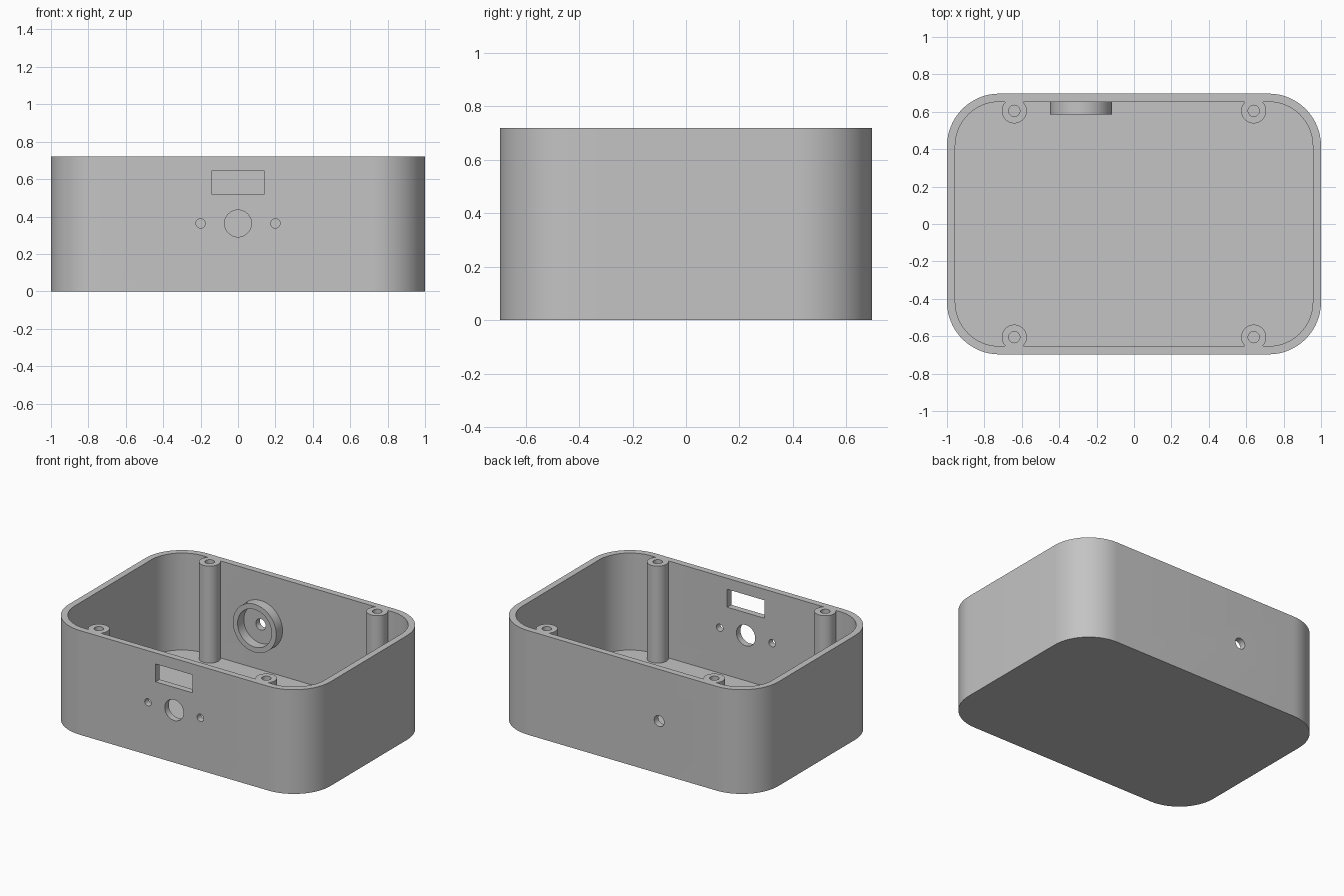
import bpy, bmesh, math
from mathutils import Matrix

HX, HY, H = 1.0, 0.697, 0.72      # outer half sizes and height
WALL, FLOOR, R = 0.044, 0.05, 0.28
MID_Z = 0.363

cube = bpy.data.objects.get("Cube")
if cube:
    bpy.data.objects.remove(cube, do_unlink=True)

grey = bpy.data.materials.new("plain_grey")
grey.use_nodes = True
COLOUR = (0.55, 0.55, 0.55, 1)
grey.diffuse_color = COLOUR
grey.node_tree.nodes["Principled BSDF"].inputs["Base Color"].default_value = COLOUR


def finish(name, bm):
    bmesh.ops.recalc_face_normals(bm, faces=bm.faces)
    mesh = bpy.data.meshes.new(name)
    bm.to_mesh(mesh)
    bm.free()
    mesh.materials.append(grey)
    ob = bpy.data.objects.new(name, mesh)
    bpy.context.collection.objects.link(ob)
    return ob


def select(ob):
    bpy.ops.object.select_all(action='DESELECT')
    ob.select_set(True)
    bpy.context.view_layer.objects.active = ob


def smooth(ob):
    select(ob)
    bpy.ops.object.shade_smooth_by_angle(angle=math.radians(30))


def rounded_block(name, hx, hy, r, z0, z1, steps=16):
    """Rounded rectangle extruded from z0 to z1."""
    bm = bmesh.new()
    verts = []
    for quarter, (sx, sy) in enumerate([(1, 1), (-1, 1), (-1, -1), (1, -1)]):
        for i in range(steps + 1):
            a = (quarter + i / steps) * math.pi / 2
            verts.append(bm.verts.new((sx * (hx - r) + r * math.cos(a),
                                       sy * (hy - r) + r * math.sin(a), z0)))
    face = bm.faces.new(verts)
    top = bmesh.ops.extrude_face_region(bm, geom=[face])["geom"]
    bmesh.ops.translate(bm, vec=(0, 0, z1 - z0),
                        verts=[g for g in top if isinstance(g, bmesh.types.BMVert)])
    return finish(name, bm)


def tube(name, r_in, r_out, z0, z1, matrix, steps=40):
    """Hollow cylinder along local z."""
    bm = bmesh.new()
    rings = []
    for r, z in [(r_in, z0), (r_out, z0), (r_out, z1), (r_in, z1)]:
        rings.append([bm.verts.new((r * math.cos(2 * math.pi * i / steps),
                                    r * math.sin(2 * math.pi * i / steps), z))
                      for i in range(steps)])
    for k in range(4):
        a, b = rings[k], rings[(k + 1) % 4]
        for i in range(steps):
            j = (i + 1) % steps
            bm.faces.new((a[i], a[j], b[j], b[i]))
    bm.transform(matrix)
    ob = finish(name, bm)
    smooth(ob)
    return ob


def round_cutter(name, x, y, z, r):
    """Cylinder through a front or back wall."""
    bm = bmesh.new()
    bmesh.ops.create_cone(bm, cap_ends=True, segments=40, radius1=r, radius2=r, depth=0.2,
                          matrix=Matrix.Translation((x, y, z)) @ Matrix.Rotation(math.pi / 2, 4, 'X'))
    return finish(name, bm)


def box_cutter(name, x, y, z, sx, sy, sz):
    bm = bmesh.new()
    bmesh.ops.create_cube(bm, size=1, matrix=Matrix.Translation((x, y, z))
                          @ Matrix.Diagonal((sx, sy, sz, 1)))
    return finish(name, bm)


# Open case: rounded block with cavity and wall openings
case = rounded_block("case_shell", HX, HY, R, 0, H)
cutters = [
    rounded_block("cavity_cutter", HX - WALL, HY - WALL, R - WALL, FLOOR, H + 0.1),
    box_cutter("window_cutter", 0, -HY, 0.582, 0.284, 0.2, 0.124),
    round_cutter("front_hole_cutter", 0, -HY, MID_Z, 0.072),
    round_cutter("back_hole_cutter", -0.283, HY, MID_Z, 0.038),
]
for side in (-1, 1):
    cutters.append(round_cutter("screw_hole_cutter", side * 0.2, -HY, MID_Z, 0.025))

select(case)
for cutter in cutters:
    cutter.hide_render = True
    mod = case.modifiers.new(cutter.name, 'BOOLEAN')
    mod.operation = 'DIFFERENCE'
    mod.solver = 'EXACT'
    mod.object = cutter
    bpy.ops.object.modifier_apply(modifier=mod.name)
for cutter in cutters:
    bpy.data.objects.remove(cutter, do_unlink=True)
smooth(case)

# Four hollow screw posts, flush with the rim
for sx, side in ((-1, "right"), (1, "left")):
    for sy, end in ((-1, "front"), (1, "back")):
        tube(f"{end}_{side}_screw_post", 0.03, 0.067, FLOOR - 0.02, H,
             Matrix.Translation((sx * 0.64, sy * 0.605, 0)))

# Raised collar around the back hole, inside the wall
tube("back_hole_collar", 0.13, 0.166, 0, 0.085,
     Matrix.Translation((-0.283, 0.67, MID_Z)) @ Matrix.Rotation(math.pi / 2, 4, 'X'))
